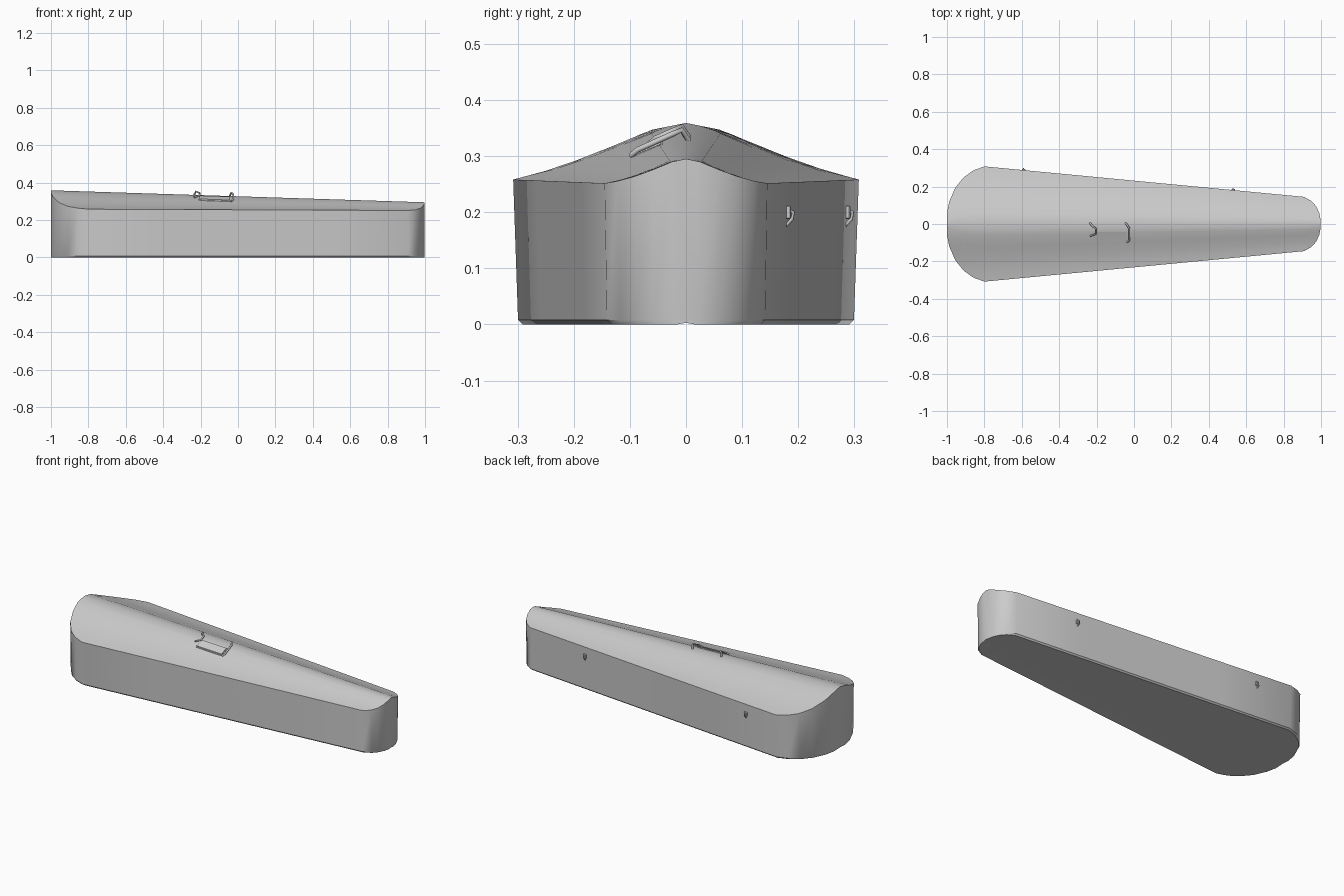
import bpy, bmesh, math
from mathutils import Vector

if "Cube" in bpy.data.objects:
    bpy.data.objects.remove(bpy.data.objects["Cube"])

# outline: x station, half width
OUTLINE = [(-1, .06), (-.988, .12), (-.955, .195), (-.91, .25), (-.86, .286), (-.8, .308),
           (-.37, .267), (.06, .226), (.49, .185),
           (.91, .145), (.95, .122), (.975, .093), (.99, .06), (.997, .025)]
# lid profile: fraction across, fraction of arch height
PROFILE = [(0, 1), (.2, .87), (.4, .59), (.63, .31), (.82, .12), (1, 0)]


def lid_z(x, y):
    t = min(abs(y) / (.232 - .095 * x), 1)
    for (a, fa), (b, fb) in zip(PROFILE, PROFILE[1:]):
        if t <= b:
            f = fa + (fb - fa) * (t - a) / (b - a)
            break
    edge = .255 - .004 * x
    return edge + f * (.327 - .032 * x - edge)


def finish(obj, angle=35):
    bpy.ops.object.select_all(action='DESELECT')
    obj.select_set(True)
    bpy.context.view_layer.objects.active = obj
    bpy.ops.object.shade_smooth_by_angle(angle=math.radians(angle))
    return obj


def from_bmesh(bm, name):
    bmesh.ops.recalc_face_normals(bm, faces=bm.faces)
    me = bpy.data.meshes.new(name)
    bm.to_mesh(me)
    bm.free()
    obj = bpy.data.objects.new(name, me)
    bpy.context.collection.objects.link(obj)
    return finish(obj)


def tube(name, pts, r):
    cu = bpy.data.curves.new(name, 'CURVE')
    cu.dimensions = '3D'
    cu.bevel_depth, cu.bevel_resolution, cu.use_fill_caps = r, 2, True
    sp = cu.splines.new('POLY')
    sp.points.add(len(pts) - 1)
    for p, co in zip(sp.points, pts):
        p.co = (*co, 1)
    obj = bpy.data.objects.new(name, cu)
    bpy.context.collection.objects.link(obj)
    bpy.context.view_layer.objects.active = obj
    obj.select_set(True)
    return obj


# case body: one closed section per station (arched lid, flaring walls, flat base)
bm = bmesh.new()
fr = [-t for t, _ in reversed(PROFILE)] + [t for t, _ in PROFILE[1:]]
rings = []
for x, w in OUTLINE:
    sec = [(x, s * w, lid_z(x, s * w)) for s in fr]
    low = .972 * w
    sec += [(x, low, .008), (x, low - .008, 0), (x, 0, .003), (x, .008 - low, 0), (x, -low, .008)]
    rings.append([bm.verts.new(p) for p in sec])
for a, b in zip(rings, rings[1:]):
    n = len(a)
    for i in range(n):
        bm.faces.new((a[i], a[(i + 1) % n], b[(i + 1) % n], b[i]))
bm.faces.new(rings[0])
bm.faces.new(rings[-1])
from_bmesh(bm, "case_body")

# carry handle: padded grip lying on the front slope, held by two wire loops
bm = bmesh.new()
bmesh.ops.create_cube(bm, size=1)
for v in bm.verts:
    x = -.125 + v.co.x * .17
    y = -.068 + v.co.y * .052
    v.co = Vector((x, y, lid_z(x, y) + .001 + v.co.z * .012))
bmesh.ops.bevel(bm, geom=bm.edges[:], offset=.004, segments=2, affect='EDGES')
from_bmesh(bm, "handle_grip")
for i, (x0, x1, y1) in enumerate([(-.235, -.205, -.065), (-.045, -.025, -.098)]):
    path = [(x0, .005, 0), (x0 + .01, -.008, .02), (x1, -.025, .016), (x1, y1 + .012, .01),
            (x1 - .012 if i else x1 - .03, y1, .004)]
    tube("handle_loop_%d" % i, [(x, y, lid_z(x, y) + h) for x, y, h in path], .005)

# back latches: small plate with a hook
for i, x in enumerate((-.59, .53)):
    y = (.232 - .095 * x) * .992
    bm = bmesh.new()
    bmesh.ops.create_cube(bm, size=1)
    for v in bm.verts:
        v.co = Vector((x + v.co.x * .02, y + v.co.y * .014, .2 + v.co.z * .024))
    bmesh.ops.bevel(bm, geom=bm.edges[:], offset=.002, segments=1, affect='EDGES')
    from_bmesh(bm, "latch_plate_%d" % i)
    tube("latch_hook_%d" % i, [(x, y, .205), (x, y + .011, .2), (x, y + .009, .188), (x, y - .006, .172)], .003)
